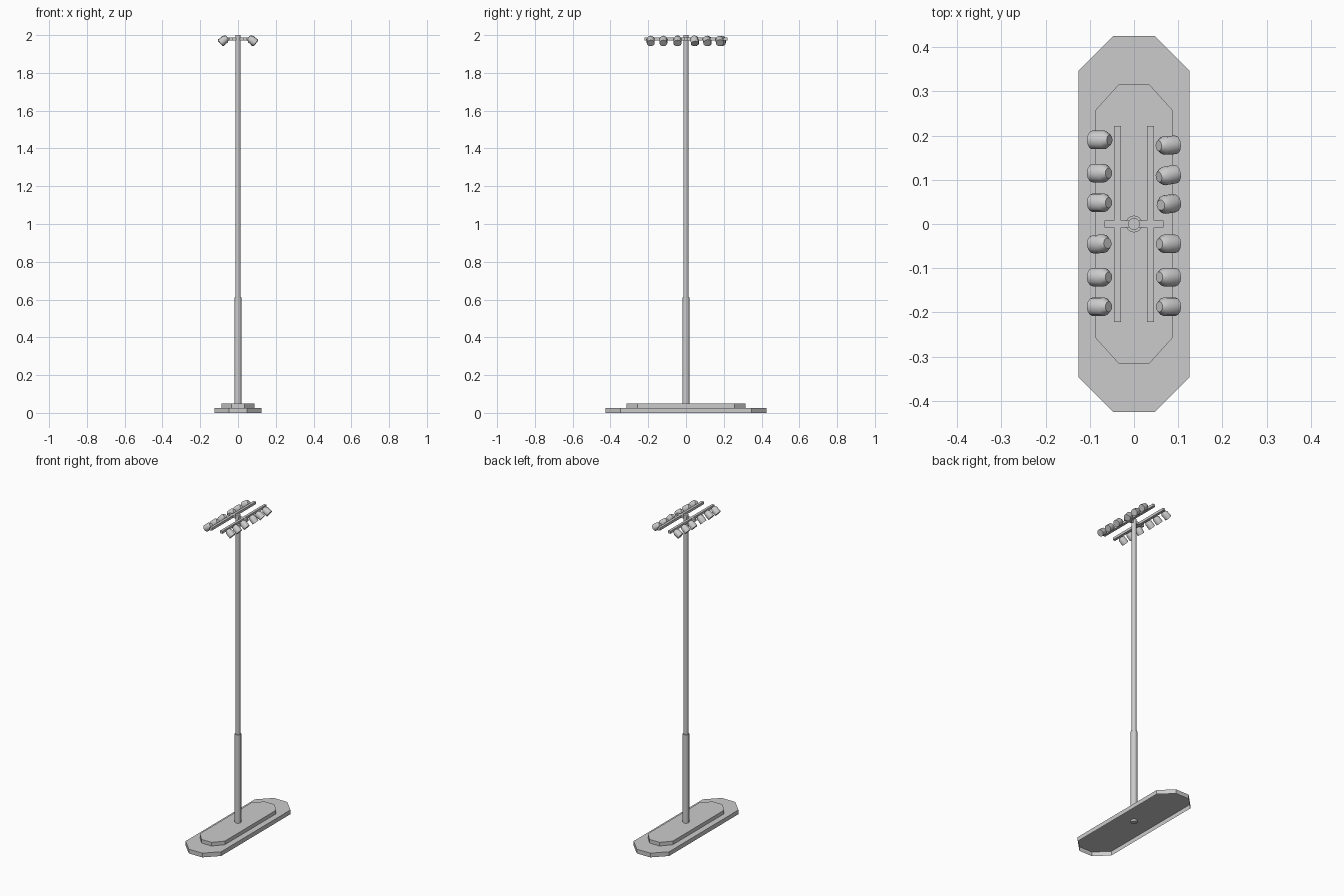
import bpy, bmesh, math
from mathutils import Vector, Matrix

cube = bpy.data.objects.get("Cube")
if cube:
    bpy.data.objects.remove(cube, do_unlink=True)

grey = bpy.data.materials.new("concrete grey")
grey.use_nodes = True
COLOUR = (0.6, 0.6, 0.6, 1)
grey.diffuse_color = COLOUR
grey.node_tree.nodes["Principled BSDF"].inputs["Base Color"].default_value = COLOUR


def finish(bm, name, smooth=False):
    mesh = bpy.data.meshes.new(name)
    bm.to_mesh(mesh)
    bm.free()
    mesh.materials.append(grey)
    obj = bpy.data.objects.new(name, mesh)
    bpy.context.collection.objects.link(obj)
    if smooth:
        bpy.ops.object.select_all(action='DESELECT')
        obj.select_set(True)
        bpy.context.view_layer.objects.active = obj
        bpy.ops.object.shade_smooth_by_angle(angle=math.radians(35))
    return obj


def octagon_slab(name, x, y, cut_x, cut_y, z0, z1):
    """Chamfered slab, hollow from below."""
    pts = [(x, -cut_y), (x, cut_y), (cut_x, y), (-cut_x, y),
           (-x, cut_y), (-x, -cut_y), (-cut_x, -y), (cut_x, -y)]
    bm = bmesh.new()
    low = [bm.verts.new((px, py, z0)) for px, py in pts]
    top = [bm.verts.new((px, py, z1)) for px, py in pts]
    bm.faces.new(top)
    for i in range(len(pts)):
        j = (i + 1) % len(pts)
        bm.faces.new((low[i], low[j], top[j], top[i]))
    return finish(bm, name)


def lathe(name, rings, matrix=Matrix(), sides=16):
    """Closed round part from (radius, height) rings."""
    bm = bmesh.new()
    loops = []
    for r, z in rings:
        loops.append([bm.verts.new(matrix @ Vector((
            r * math.cos(math.tau * i / sides),
            r * math.sin(math.tau * i / sides), z))) for i in range(sides)])
    for a, b in zip(loops, loops[1:]):
        for i in range(sides):
            j = (i + 1) % sides
            bm.faces.new((a[i], a[j], b[j], b[i]))
    bm.faces.new(loops[0][::-1])
    bm.faces.new(loops[-1])
    return finish(bm, name, True)


def bar(name, centre, size):
    bm = bmesh.new()
    bmesh.ops.create_cube(bm, size=1, matrix=Matrix.Translation(centre) @ Matrix.Diagonal((*size, 1)))
    return finish(bm, name)


# Stepped base
octagon_slab("base_lower", 0.125, 0.425, 0.047, 0.347, 0, 0.027)
octagon_slab("base_upper", 0.0875, 0.315, 0.035, 0.257, 0.027, 0.05)

# Pole with a thicker sleeve at the bottom
lathe("pole_sleeve", [(0.019, 0.015), (0.019, 0.61)])
lathe("pole", [(0.0135, 0.6), (0.0135, 2.0)])

# Cross arm and the two lamp rails
bar("cross_arm", (0, 0, 1.98), (0.134, 0.016, 0.016))
for side, label in ((1, "left"), (-1, "right")):
    bar(label + "_rail", (side * 0.037, 0, 1.98), (0.016, 0.442, 0.016))

# Floodlights: (y, tilt below level, swing towards the back), in degrees
LAMPS = {
    1: [(0.178, 35, 3), (0.11, 35, 10), (0.045, 50, 8),
        (-0.045, 40, 0), (-0.12, 40, 0), (-0.187, 40, 0)],
    -1: [(0.19, 33, 0), (0.115, 40, 0), (0.048, 40, 0),
         (-0.045, 48, -5), (-0.12, 40, 0), (-0.187, 40, 0)],
}
SHAPE = [(0.012, -0.026), (0.021, -0.013), (0.021, 0.021)]
for side, lamps in LAMPS.items():
    label = "left" if side > 0 else "right"
    for n, (y, tilt, swing) in enumerate(lamps, 1):
        t, s = math.radians(tilt), math.radians(swing)
        aim = Vector((side * math.cos(t) * math.cos(s),
                      math.cos(t) * math.sin(s), -math.sin(t)))
        place = Matrix.Translation((side * 0.077, y, 1.971)) @ aim.to_track_quat('Z', 'Y').to_matrix().to_4x4()
        lathe(f"{label}_floodlight_{n}", SHAPE, place, 12)
